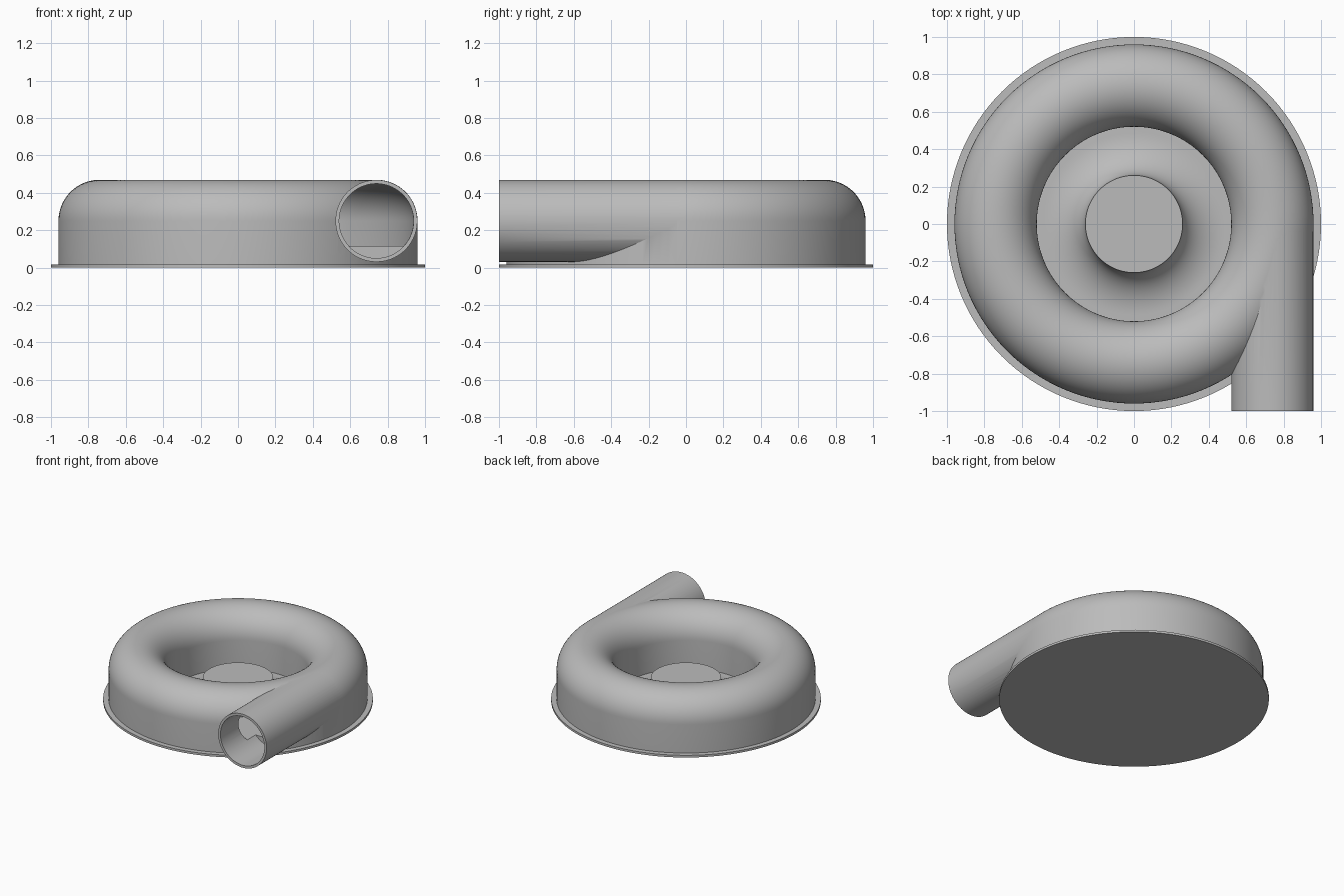
import bpy, bmesh
from math import sin, cos, pi

cube = bpy.data.objects.get("Cube")
if cube:
    bpy.data.objects.remove(cube)

GREY = bpy.data.materials.new("matte_grey")
GREY.use_nodes = True
GREY.diffuse_color = (0.5, 0.5, 0.5, 1)
GREY.node_tree.nodes["Principled BSDF"].inputs["Base Color"].default_value = (0.5, 0.5, 0.5, 1)

SEG = 128
TUBE_R, TUBE_Z, WALL = 0.74, 0.25, 0.02   # centre line of the scroll
RADIUS = 0.22


def finish(name, bm):
    bmesh.ops.recalc_face_normals(bm, faces=bm.faces)
    mesh = bpy.data.meshes.new(name)
    bm.to_mesh(mesh)
    bm.free()
    mesh.materials.append(GREY)
    obj = bpy.data.objects.new(name, mesh)
    bpy.context.collection.objects.link(obj)
    return obj


def loft(name, rings, wrap):
    """Join matching closed rings; wrap joins last to first, else cap the ends."""
    bm = bmesh.new()
    loops = [[bm.verts.new(p) for p in ring] for ring in rings]
    pairs = list(zip(loops, loops[1:])) + ([(loops[-1], loops[0])] if wrap else [])
    for a, b in pairs:
        for i in range(len(a)):
            j = (i + 1) % len(a)
            bm.faces.new((a[i], a[j], b[j], b[i]))
    if not wrap:
        bm.faces.new(loops[0])
        bm.faces.new(loops[-1])
    return finish(name, bm)


def revolve_ring(name, profile):
    angles = [2 * pi * k / SEG for k in range(SEG)]
    return loft(name, [[(r * cos(a), r * sin(a), z) for r, z in profile] for a in angles], True)


def arch(radius, floor):
    """Half-round top over two straight walls, standing on a flat floor."""
    top = [(TUBE_R + radius * cos(pi * k / 32), TUBE_Z + radius * sin(pi * k / 32)) for k in range(33)]
    return top + [(TUBE_R - radius, floor), (TUBE_R + radius, floor)]


def pipe(name, radius, y0, y1, floor=0.0):
    angles = [2 * pi * (k + 0.5) / 64 for k in range(64)]
    ring = [(TUBE_R + radius * cos(a), max(floor, TUBE_Z + radius * sin(a))) for a in angles]
    if floor:   # keep only the part above the floor
        ring = [p for p in ring if p[1] > floor]
        half = (radius ** 2 - (TUBE_Z - floor) ** 2) ** 0.5
        cut = sum(1 for a in angles if a < 1.5 * pi and TUBE_Z + radius * sin(a) > floor)
        ring[cut:cut] = [(TUBE_R - half, floor), (TUBE_R + half, floor)]
    return loft(name, [[(x, y, z) for x, z in ring] for y in (y0, y1)], False)


def combine(target, tool, operation):
    mod = target.modifiers.new(operation, 'BOOLEAN')
    mod.operation, mod.solver, mod.object = operation, 'EXACT', tool
    bpy.context.view_layer.objects.active = target
    bpy.ops.object.modifier_apply(modifier=mod.name)
    bpy.data.objects.remove(tool)


# Scroll casing with tangential outlet pipe, hollowed out
FLOOR = 0.115
casing = revolve_ring("scroll_casing", arch(RADIUS, 0.012))
combine(casing, pipe("outlet_pipe", RADIUS - 0.001, -1, -0.005), 'UNION')
combine(casing, revolve_ring("channel_cutter", arch(RADIUS - WALL, FLOOR)), 'DIFFERENCE')
combine(casing, pipe("deep_bore", RADIUS - WALL - 0.002, -1.1, 0.01, FLOOR + 0.001), 'DIFFERENCE')
combine(casing, pipe("outlet_bore", RADIUS - WALL - 0.001, -1.1, -0.62), 'DIFFERENCE')

# Base plate with flared central hub, turned as one solid
HUB_R, HUB_Z, PLATE_Z, FLARE = 0.26, 0.19, 0.018, 0.23
flare = [(HUB_R + FLARE * (1 - cos(pi / 2 * k / 16)), HUB_Z - (HUB_Z - PLATE_Z) * sin(pi / 2 * k / 16))
         for k in range(17)]
outline = [(HUB_R, HUB_Z)] + flare[1:] + [(1, PLATE_Z), (1, 0)]
base = loft("base_plate_and_hub",
            [[(r * cos(2 * pi * k / SEG), r * sin(2 * pi * k / SEG), z) for k in range(SEG)]
             for r, z in outline], False)

# Smooth shading with crisp edges
for obj in (casing, base):
    bpy.ops.object.select_all(action='DESELECT')
    obj.select_set(True)
    bpy.context.view_layer.objects.active = obj
    bpy.ops.object.shade_smooth_by_angle(angle=pi / 6)
